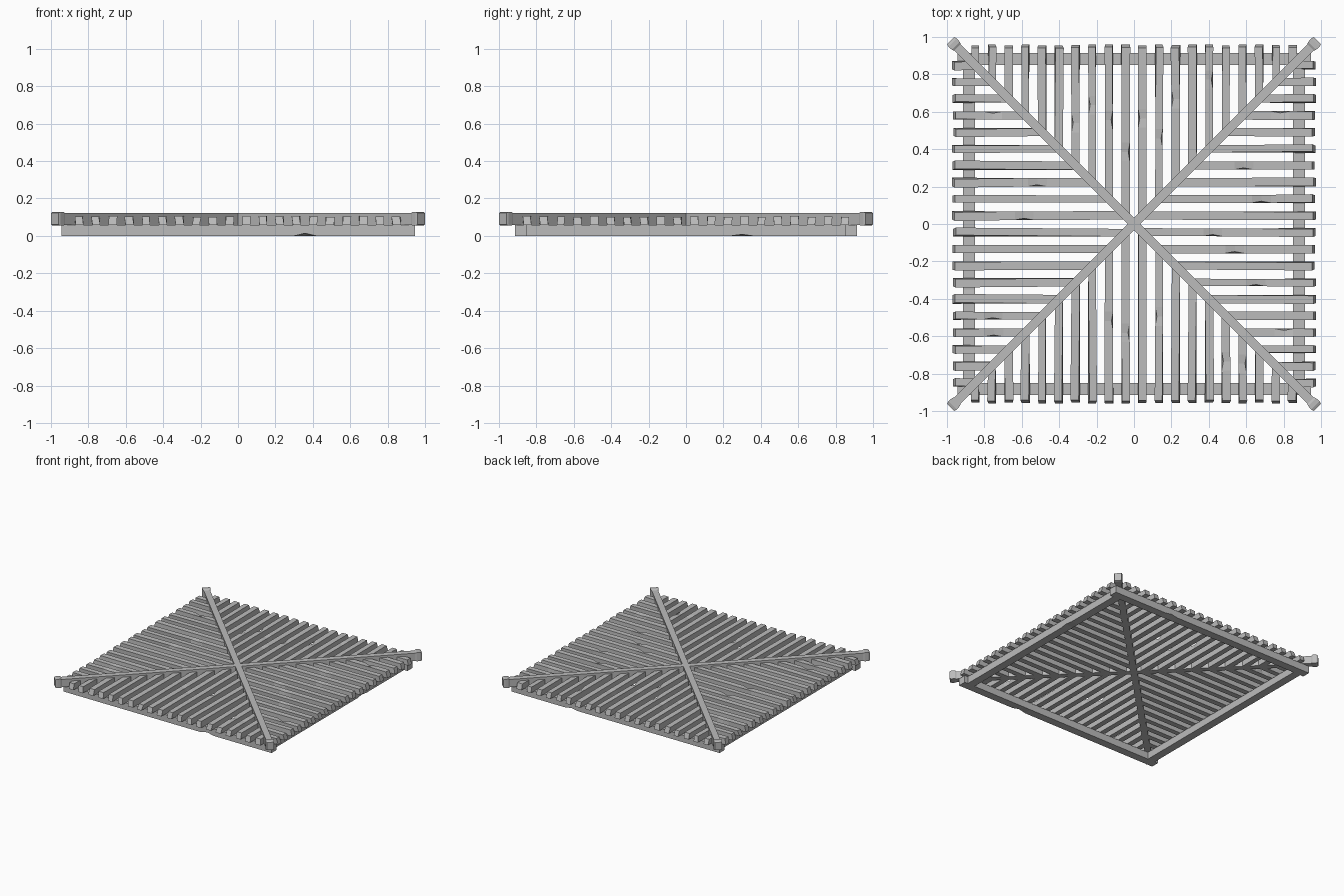
import bpy, bmesh, math, random
from mathutils import Matrix

random.seed(4)
if "Cube" in bpy.data.objects:
    bpy.data.objects.remove(bpy.data.objects["Cube"])

wood = bpy.data.materials.new("weathered_grey")
wood.use_nodes = True
grey = (0.5, 0.5, 0.5, 1)
wood.diffuse_color = grey
wood.node_tree.nodes["Principled BSDF"].inputs["Base Color"].default_value = grey


def loft(bm, rings):
    """Skin a row of four-cornered rings and cap both ends."""
    loops = [[bm.verts.new(p) for p in ring] for ring in rings]
    for a, b in zip(loops, loops[1:]):
        for i in range(4):
            j = (i + 1) % 4
            bm.faces.new((a[i], a[j], b[j], b[i]))
    bm.faces.new(loops[0][::-1])
    bm.faces.new(loops[-1])


def finish(name, bm, angle):
    bmesh.ops.recalc_face_normals(bm, faces=bm.faces)
    bm.transform(Matrix.Rotation(angle, 4, "Z"))
    mesh = bpy.data.meshes.new(name)
    bm.to_mesh(mesh)
    bm.free()
    mesh.materials.append(wood)
    obj = bpy.data.objects.new(name, mesh)
    bpy.context.collection.objects.link(obj)
    return obj


def section(t, across, half, low, high):
    """Ring in the xz plane at distance t along y."""
    return [(across - half, t, low), (across + half, t, low),
            (across + half, t, high), (across - half, t, high)]


def chip(rings, base, t, length, corner, dx, dz):
    """Insert three rings whose middle one has a corner knocked in."""
    for k in (-1, 0, 1):
        ring = base(t + k * length)
        if k == 0:
            x, y, z = ring[corner]
            ring[corner] = (x + dx, y, z + dz)
        rings.append(ring)


# Lower frame: front and back rails run past the side rails
def rail(name, half_length, angle, chip_at, corner, dz):
    bm = bmesh.new()

    def base(t):
        return section(t, 0.882, 0.033, 0, 0.058)
    rings = [base(-half_length)]
    chip(rings, base, chip_at, 0.06, corner, 0, dz)
    rings.append(base(half_length))
    loft(bm, rings)
    finish(name, bm, angle)


quarter = math.pi / 2
rail("left_rail", 0.85, 0, 0.3, 1, 0.008)
rail("back_rail", 0.945, quarter, -0.4, 1, 0.01)
rail("right_rail", 0.85, 2 * quarter, 0.35, 2, -0.012)
rail("front_rail", 0.945, 3 * quarter, 0.36, 1, 0.014)


# Slats: each quarter is mitred to the diagonals, ends lean outward at the foot
def slats(name, angle, reach):
    bm = bmesh.new()
    for i in range(20):
        x = (i - 9.5) * 0.0893
        half = 0.021 + random.uniform(-0.002, 0.002)
        low, high = 0.058, 0.104 + random.uniform(-0.003, 0.003)
        skew = random.uniform(-0.004, 0.004)
        end = reach + random.uniform(-0.004, 0.004)

        def base(t):
            return section(t, x + skew * (t - 0.5), half, low, high)
        inner = [(px, abs(px), pz) for px, _, pz in base(abs(x))]
        outer = base(end)
        outer = [(px + (skew if pz > 0.08 else -skew), py - (0.014 if pz > 0.08 else 0), pz)
                 for px, py, pz in outer]
        rings = [inner]
        room = end - abs(x)
        if room > 0.35 and random.random() < 0.45:
            side = random.choice((2, 3))
            chip(rings, base, abs(x) + room * random.uniform(0.35, 0.7), 0.05,
                 side, -0.009 if side == 2 else 0.009, -0.008)
        rings.append(outer)
        loft(bm, rings)
    finish(name, bm, angle)


slats("back_slats", 0, 0.957)
slats("right_slats", quarter, 0.97)
slats("front_slats", 2 * quarter, 0.957)
slats("left_slats", 3 * quarter, 0.97)


# Diagonal beams with slightly swollen, chamfered ends
tips = [(1.335, 0.024, 0.058, 0.121), (1.347, 0.03, 0.056, 0.128),
        (1.372, 0.031, 0.056, 0.128), (1.386, 0.027, 0.06, 0.122)]
for name, angle in (("diagonal_beam_a", quarter / 2), ("diagonal_beam_b", -quarter / 2)):
    bm = bmesh.new()
    rings = [section(-t, 0, h, a, b) for t, h, a, b in reversed(tips)]
    rings += [section(t, 0, h, a, b) for t, h, a, b in tips]
    loft(bm, rings)
    finish(name, bm, angle)
